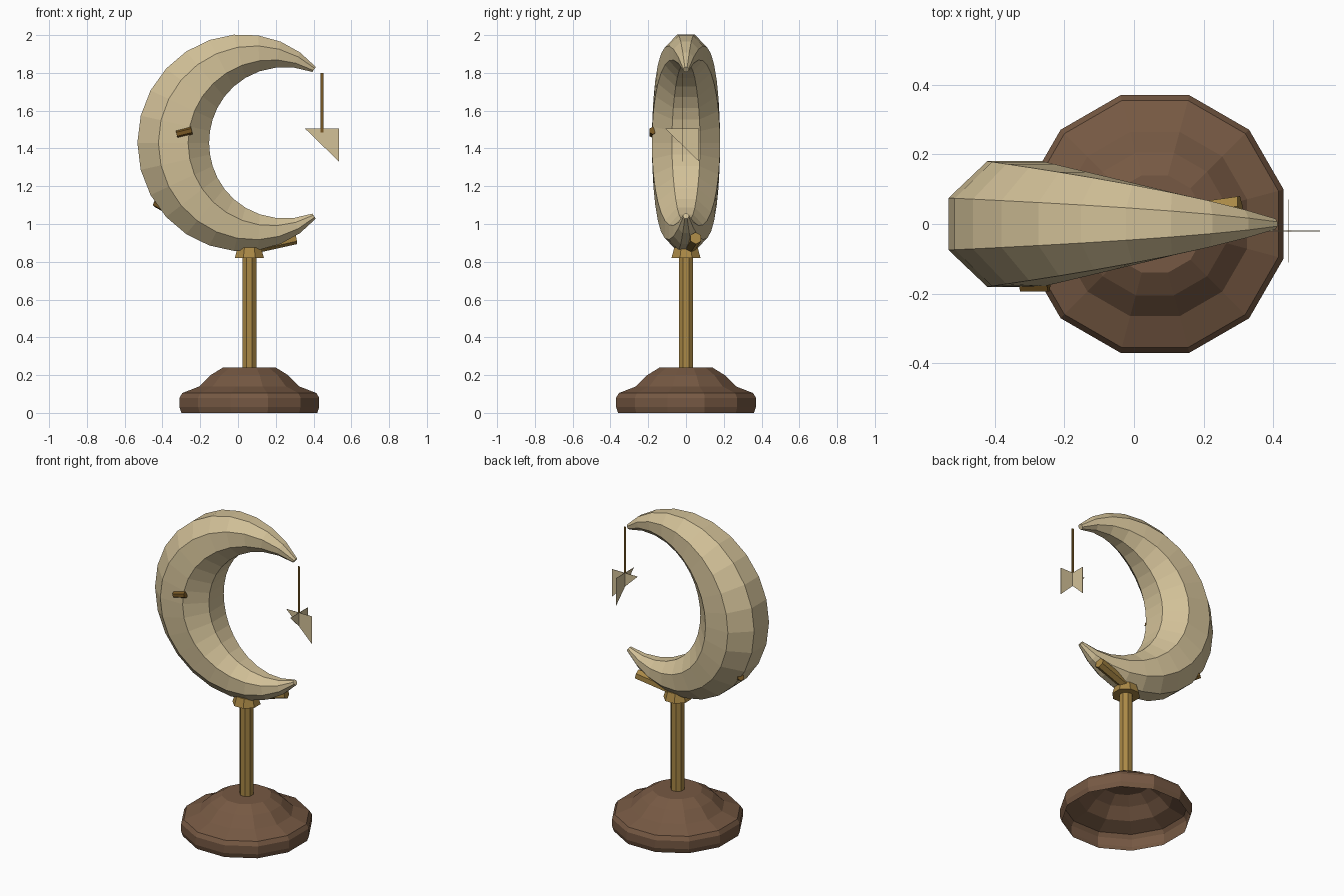
import bpy, bmesh, math
from mathutils import Vector

cube = bpy.data.objects.get("Cube")
if cube:
    bpy.data.objects.remove(cube, do_unlink=True)


def material(name, srgb):
    col = tuple(c ** 2.2 for c in srgb) + (1.0,)
    m = bpy.data.materials.new(name)
    m.use_nodes = True
    m.diffuse_color = col
    m.node_tree.nodes["Principled BSDF"].inputs["Base Color"].default_value = col
    return m


CREAM = material("cream", (0.82, 0.75, 0.59))
WOOD = material("brown wood", (0.46, 0.35, 0.27))
BRASS = material("brass", (0.66, 0.53, 0.28))
DARK = material("dark brass", (0.47, 0.35, 0.16))


def loft(name, rings, mat, cap_start=True, cap_end=True):
    """Skin a list of equal-length point rings."""
    bm = bmesh.new()
    rows = [[bm.verts.new(p) for p in ring] for ring in rings]
    n = len(rows[0])
    for a, b in zip(rows, rows[1:]):
        for i in range(n):
            j = (i + 1) % n
            bm.faces.new((a[i], a[j], b[j], b[i]))
    if cap_start:
        bm.faces.new(rows[0][::-1])
    if cap_end:
        bm.faces.new(rows[-1])
    bmesh.ops.recalc_face_normals(bm, faces=bm.faces)
    return finish(name, bm, mat)


def finish(name, bm, mat):
    mesh = bpy.data.meshes.new(name)
    bm.to_mesh(mesh)
    bm.free()
    mesh.materials.append(mat)
    ob = bpy.data.objects.new(name, mesh)
    bpy.context.collection.objects.link(ob)
    return ob


def polygon(n, apothem):
    """Regular polygon with flats facing the axes."""
    r = apothem / math.cos(math.pi / n)
    angles = [(i + 0.5) * math.tau / n for i in range(n)]
    return [(r * math.cos(a), r * math.sin(a)) for a in angles]


def turned(name, profile, n, mat, **caps):
    rings = [[(AXIS + x, y, z) for x, y in polygon(n, r)] for r, z in profile]
    return loft(name, rings, mat, **caps)


def rod(name, start, end, radius, n, mat):
    start, end = Vector(start), Vector(end)
    rot = (end - start).to_track_quat('Z', 'Y')
    rings = [[p + rot @ Vector((x, y, 0)) for x, y in polygon(n, radius)]
             for p in (start, end)]
    return loft(name, rings, mat)


AXIS = 0.06

# Hollow turned base, post and collar
turned("base", [(0.36, 0), (0.37, 0.03), (0.37, 0.08), (0.355, 0.105), (0.265, 0.14),
                (0.205, 0.2), (0.14, 0.24)], 12, WOOD, cap_start=False)
turned("post", [(0.037, 0.23), (0.037, 0.87)], 8, BRASS)
turned("collar", [(0.077, 0.82), (0.062, 0.875)], 8, BRASS)

# Crescent: octagonal section swept along an arc and tapered to both tips
CENTRE, ARC, HALF, STEPS = Vector((0.131, 0, 1.43)), 0.474, math.radians(125), 20
rings = []
for k in range(STEPS + 1):
    t = 2 * k / STEPS - 1
    a = math.pi - t * HALF
    out = Vector((math.cos(a), 0, math.sin(a)))
    size = 0.016 + 0.174 * math.cos(t * math.pi / 2)
    rings.append([CENTRE + out * (ARC + u) + Vector((0, v * 0.95, 0))
                  for u, v in polygon(8, size)])
loft("crescent", rings, CREAM)

# Small brass fittings set into the crescent
rod("lower_peg", (0.08, 0.02, 0.875), (0.305, 0.052, 0.925), 0.028, 6, BRASS)
rod("front_pin", (-0.245, -0.176, 1.495), (-0.325, -0.176, 1.475), 0.018, 6, DARK)
rod("rear_pin", (-0.40, 0.04, 1.09), (-0.436, 0.07, 1.11), 0.018, 6, DARK)

# Hanging ribbon and two crossed triangular plates
HANG = Vector((0.445, -0.02, 0))


def plate(name, along, points, mat, thick=0.002):
    across = Vector((along.y, along.x, 0)) * thick / 2
    rings = [[HANG + along * s + Vector((0, 0, z)) + across * side for s, z in points]
             for side in (-1, 1)]
    return loft(name, rings, mat)


X, Y = Vector((1, 0, 0)), Vector((0, 1, 0))
plate("hanging_cord", X, [(-0.007, 1.485), (0.007, 1.485), (0.007, 1.8), (-0.007, 1.8)], DARK)
triangle = [(-0.09, 1.505), (0.09, 1.505), (0.09, 1.33)]
plate("star_front_plate", X, triangle, CREAM)
plate("star_side_plate", Y, triangle, CREAM)
